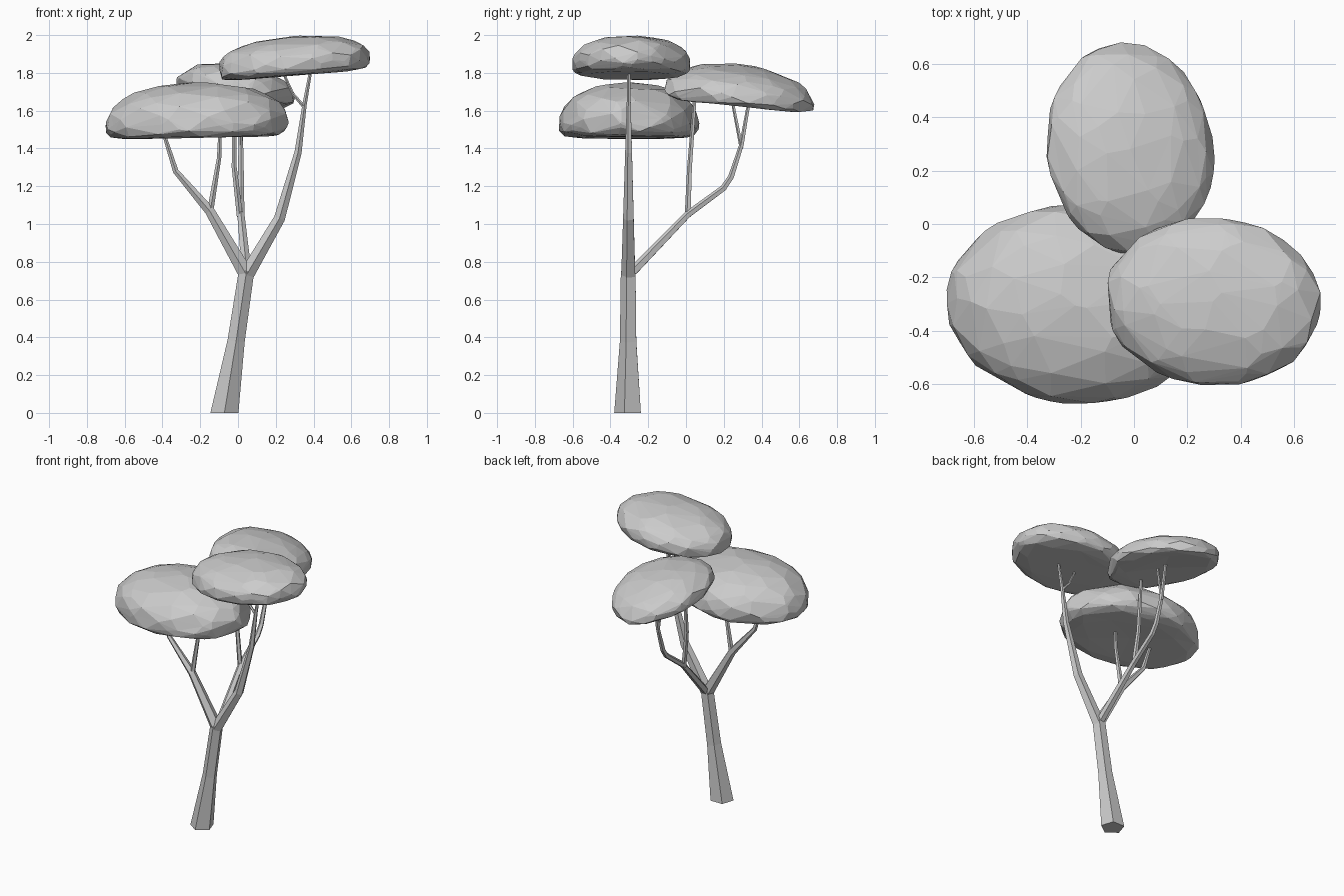
import bpy, bmesh, math, random
from mathutils import Vector

cube = bpy.data.objects.get("Cube")
if cube:
    bpy.data.objects.remove(cube, do_unlink=True)

grey = bpy.data.materials.new("plain_grey")
grey.use_nodes = True
COLOUR = (0.6, 0.6, 0.6, 1)
grey.diffuse_color = COLOUR
grey.node_tree.nodes["Principled BSDF"].inputs["Base Color"].default_value = COLOUR


def finish(name, bm):
    bmesh.ops.recalc_face_normals(bm, faces=bm.faces)
    mesh = bpy.data.meshes.new(name)
    bm.to_mesh(mesh)
    bm.free()
    mesh.materials.append(grey)
    obj = bpy.data.objects.new(name, mesh)
    bpy.context.scene.collection.objects.link(obj)


def limb(name, path, sides=5):
    """Tapered flat-sided tube; path holds (x, y, z, radius)."""
    pts = [Vector(p[:3]) for p in path]
    up = Vector((0, 0, 1))
    bm = bmesh.new()
    rings = []
    for i, p in enumerate(pts):
        ahead = pts[min(i + 1, len(pts) - 1)] - p
        behind = p - pts[max(i - 1, 0)]
        way = ahead.normalized() + behind.normalized()
        if p.z == 0:
            way = up
        turn = up.rotation_difference(way)
        ring = []
        for k in range(sides):
            a = math.tau * k / sides - math.pi / 2
            offset = Vector((math.cos(a), math.sin(a), 0)) * path[i][3]
            ring.append(bm.verts.new(p + turn @ offset))
        rings.append(ring)
    for low, high in zip(rings, rings[1:]):
        for k in range(sides):
            n = (k + 1) % sides
            bm.faces.new((low[k], low[n], high[n], high[k]))
    bm.faces.new(rings[0][::-1])
    bm.faces.new(rings[-1])
    finish(name, bm)


def canopy(name, centre, half, rise, drop, tilt, spin, seed, sag=0, hollow=0.02, count=130):
    """Irregular faceted cushion: domed top, steep rim and hollowed underside."""
    rng = random.Random(seed)
    bm = bmesh.new()
    for i in range(count):
        h = 1 - 2 * (i + 0.5) / count
        a = i * math.pi * (3 - math.sqrt(5)) + rng.uniform(-0.25, 0.25)
        h = max(-1, min(1, h + rng.uniform(-0.06, 0.06)))
        power = 2.2 if h > 0 else 4
        r = (1 - abs(h) ** power) ** (1 / power) * rng.uniform(0.97, 1.0)
        bm.verts.new((r * math.cos(a), r * math.sin(a), h))
    bmesh.ops.convex_hull(bm, input=bm.verts)
    loose = [v for v in bm.verts if not v.link_faces]
    bmesh.ops.delete(bm, geom=loose, context='VERTS')
    # Shape the unit cushion: hollow, stretch, turn, tilt and droop
    for v in bm.verts:
        u, w, h = v.co
        z = h * rise if h > 0 else h * drop + hollow * h * h * (1 - u * u - w * w)
        u, w = u * half[0], w * half[1]
        x = u * math.cos(spin) - w * math.sin(spin)
        y = u * math.sin(spin) + w * math.cos(spin)
        z += tilt[0] * x + tilt[1] * y - sag * y * y
        v.co = Vector(centre) + Vector((x, y, z))
    finish(name, bm)


# Trunk, with all limbs meeting at its fork
Y = -0.302
limb("trunk", [(-0.072, Y, 0, 0.078), (-0.01, Y, 0.38, 0.048), (0.045, Y, 0.75, 0.043)])

# Right-hand limb and its twig
limb("right_branch", [(0.045, Y, 0.73, 0.041), (0.22, Y, 1.03, 0.031),
                      (0.318, Y, 1.38, 0.02), (0.352, Y, 1.63, 0.012), (0.39, Y, 1.84, 0.008)])
limb("right_twig", [(0.35, Y, 1.62, 0.01), (0.29, Y, 1.69, 0.008), (0.23, Y, 1.82, 0.007)])

# Left-hand limb and its twig
limb("left_branch", [(0.045, Y, 0.73, 0.041), (-0.15, Y, 1.07, 0.027),
                     (-0.33, Y, 1.28, 0.016), (-0.4, Y, 1.5, 0.009)])
limb("left_twig", [(-0.15, Y, 1.05, 0.018), (-0.1, Y, 1.35, 0.012), (-0.095, Y, 1.5, 0.009)])

# Rear limb and its twigs
limb("rear_branch", [(0.045, -0.28, 0.75, 0.027), (0.015, 0.01, 1.05, 0.02), (0.015, 0.2, 1.19, 0.018),
                     (0.015, 0.24, 1.25, 0.017), (0.015, 0.295, 1.42, 0.013), (0.015, 0.34, 1.68, 0.009)])
limb("rear_outer_twig", [(0.015, 0.295, 1.4, 0.011), (0.005, 0.24, 1.68, 0.008)])
limb("rear_inner_twig", [(0.01, 0.01, 1.04, 0.017), (-0.02, 0.02, 1.3, 0.014), (-0.02, 0.05, 1.7, 0.01)])

# Three flattened canopies
canopy("left_canopy", (-0.22, -0.305, 1.535), (0.49, 0.375), 0.215, 0.1, (0.02, 0.0), -0.1, 3, hollow=0.03)
canopy("right_canopy", (0.295, -0.29, 1.855), (0.413, 0.318), 0.14, 0.085, (0.08, 0.0), -0.08, 5)
canopy("rear_canopy", (-0.015, 0.28, 1.715), (0.315, 0.405), 0.125, 0.075, (-0.13, -0.11), 0.15, 8, sag=0.2)
